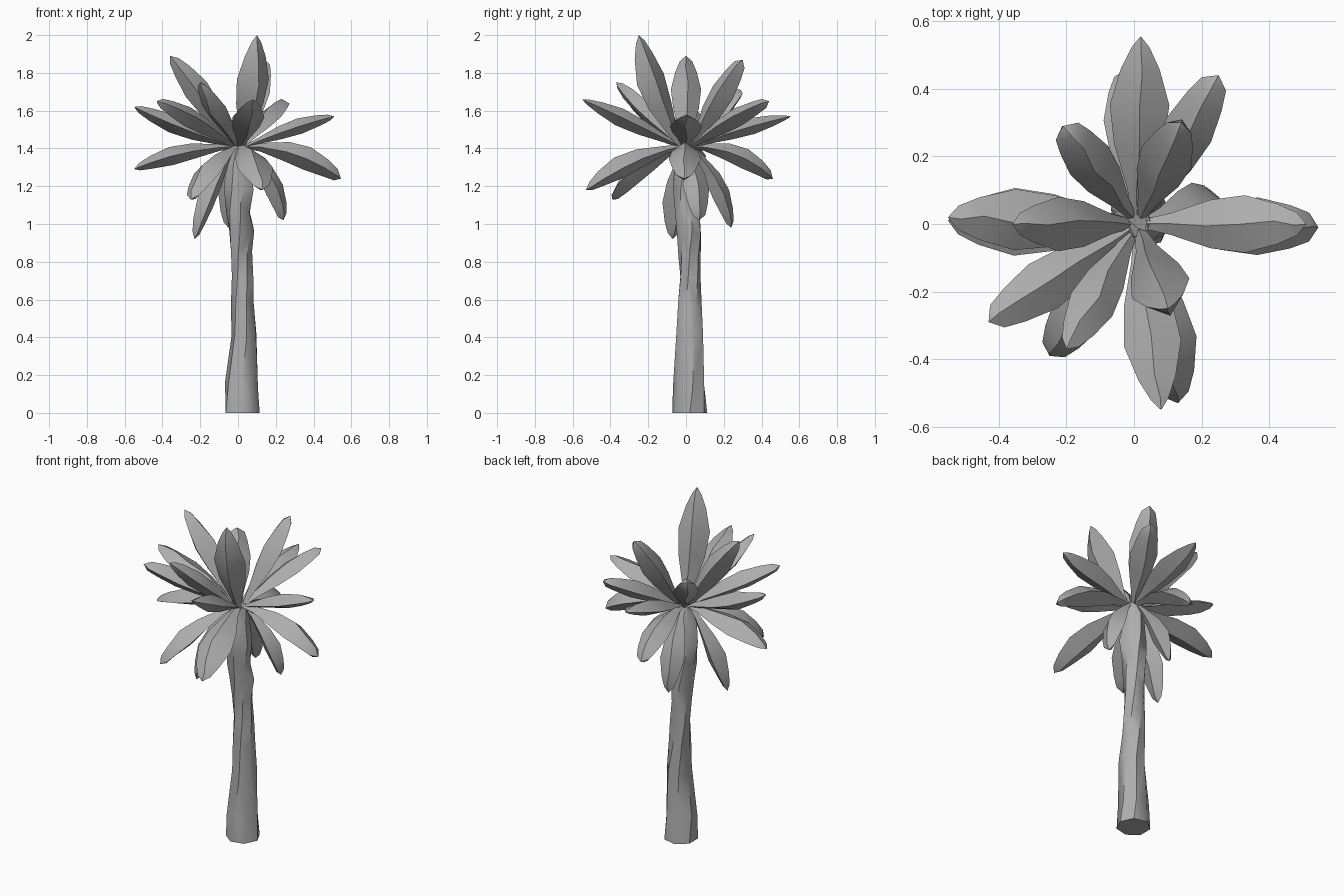
import bpy, bmesh, math, random
from mathutils import Vector

random.seed(4)
cube = bpy.data.objects.get("Cube")
if cube:
    bpy.data.objects.remove(cube, do_unlink=True)

grey = bpy.data.materials.new("plain grey")
grey.use_nodes = True
COLOUR = (0.42, 0.42, 0.42, 1)
grey.diffuse_color = COLOUR
grey.node_tree.nodes["Principled BSDF"].inputs["Base Color"].default_value = COLOUR


def loft(name, rings, tip=None):
    """Skin a list of point rings; cap the ends or close on a tip."""
    bm = bmesh.new()
    loops = [[bm.verts.new(p) for p in ring] for ring in rings]
    n = len(loops[0])
    for a, b in zip(loops, loops[1:]):
        for i in range(n):
            j = (i + 1) % n
            bm.faces.new((a[i], a[j], b[j], b[i]))
    bm.faces.new(loops[0][::-1])
    if tip is None:
        bm.faces.new(loops[-1])
    else:
        point = bm.verts.new(tip)
        for i in range(n):
            bm.faces.new((loops[-1][i], loops[-1][(i + 1) % n], point))
    bmesh.ops.triangulate(bm, faces=bm.faces[:])
    bmesh.ops.recalc_face_normals(bm, faces=bm.faces[:])
    mesh = bpy.data.meshes.new(name)
    bm.to_mesh(mesh)
    bm.free()
    mesh.materials.append(grey)
    mesh.shade_smooth()
    mesh.set_sharp_from_angle(angle=math.radians(40))
    obj = bpy.data.objects.new(name, mesh)
    bpy.context.collection.objects.link(obj)


# Trunk: uneven faceted column (height, x centre, y centre, radius)
SIDES = 7
trunk = [(0, .02, .02, .095), (.15, .022, .02, .088), (.4, .034, .02, .07),
         (.58, .025, .022, .062), (.72, .02, .022, .058), (.85, .014, .02, .058),
         (.95, .015, .02, .067), (1.08, .003, .005, .068), (1.2, .008, 0, .077),
         (1.32, .002, 0, .062), (1.42, .01, 0, .04)]
rings = []
for k, (z, cx, cy, r) in enumerate(trunk):
    ring = []
    for i in range(SIDES):
        a = math.tau * (i + .2 * k) / SIDES
        rr = r * (random.uniform(.93, 1.08) if k else 1)
        lift = random.uniform(-.025, .025) if k else 0
        ring.append((cx + rr * math.cos(a), cy + rr * math.sin(a), z + lift))
    rings.append(ring)
loft("trunk", rings)

# Leaves: thick ridged blades from the crown to each tip
PROFILE = [(0, .2), (.15, .38), (.4, .84), (.62, 1)]
CROWN = Vector((.01, 0, 1.41))


def leaf(name, tip, half, arch, thick, blunt=.4):
    tip = Vector(tip)
    flat = Vector((tip.x, tip.y, 0)).normalized()
    root = CROWN + flat * .03
    axis = tip - root
    along = axis.normalized()
    side = along.cross(Vector((0, 0, 1))).normalized()
    up = side.cross(along)
    rings = []
    for t, w in PROFILE + [(.82, .5 + blunt / 2), (.94, blunt)]:
        c = root + axis * t + up * (arch * 4 * t * (1 - t))
        skew = random.uniform(-.15, .15) * w * half
        rings.append([c + side * w * half,
                      c + up * w * thick + side * skew,
                      c - side * w * half,
                      c - up * w * thick * .95 - side * skew])
    loft(name, rings, tip)


# Each leaf: tip x, y, z, half width, arch, half thickness, optional bluntness
leaves = {
    "upper_leaf": [(.10, -.25, 2.0, .09, -.03, .085, .3), (-.36, 0, 1.89, .08, .01, .07),
                   (.14, .30, 1.87, .08, 0, .068, .5), (-.20, -.37, 1.75, .07, 0, .05),
                   (-.21, .29, 1.71, .07, 0, .055, .6)],
    "middle_leaf": [(-.43, -.29, 1.65, .078, .01, .055, .5), (-.55, .02, 1.62, .09, -.01, .05),
                    (.08, -.55, 1.66, .085, 0, .05, .3), (.25, .44, 1.65, .075, .01, .05, .55),
                    (.02, .555, 1.57, .088, .01, .045, .3), (.51, 0, 1.57, .085, .01, .043)],
    "lower_leaf": [(.545, -.01, 1.24, .085, .045, .064, .5), (-.55, .01, 1.29, .1, .025, .05),
                   (.13, -.53, 1.18, .097, .035, .06), (-.25, -.39, 1.13, .08, .035, .055, .5),
                   (-.02, .46, 1.24, .08, .045, .055, .5)],
    "drooping_leaf": [(-.23, -.07, .92, .075, .025, .053), (-.05, .24, .98, .07, .03, .053),
                      (.24, .07, 1.02, .07, .035, .053, .5)],
}
for kind, specs in leaves.items():
    for n, (x, y, z, *shape) in enumerate(specs, 1):
        leaf(f"{kind}_{n}", (x, y, z), *shape)
